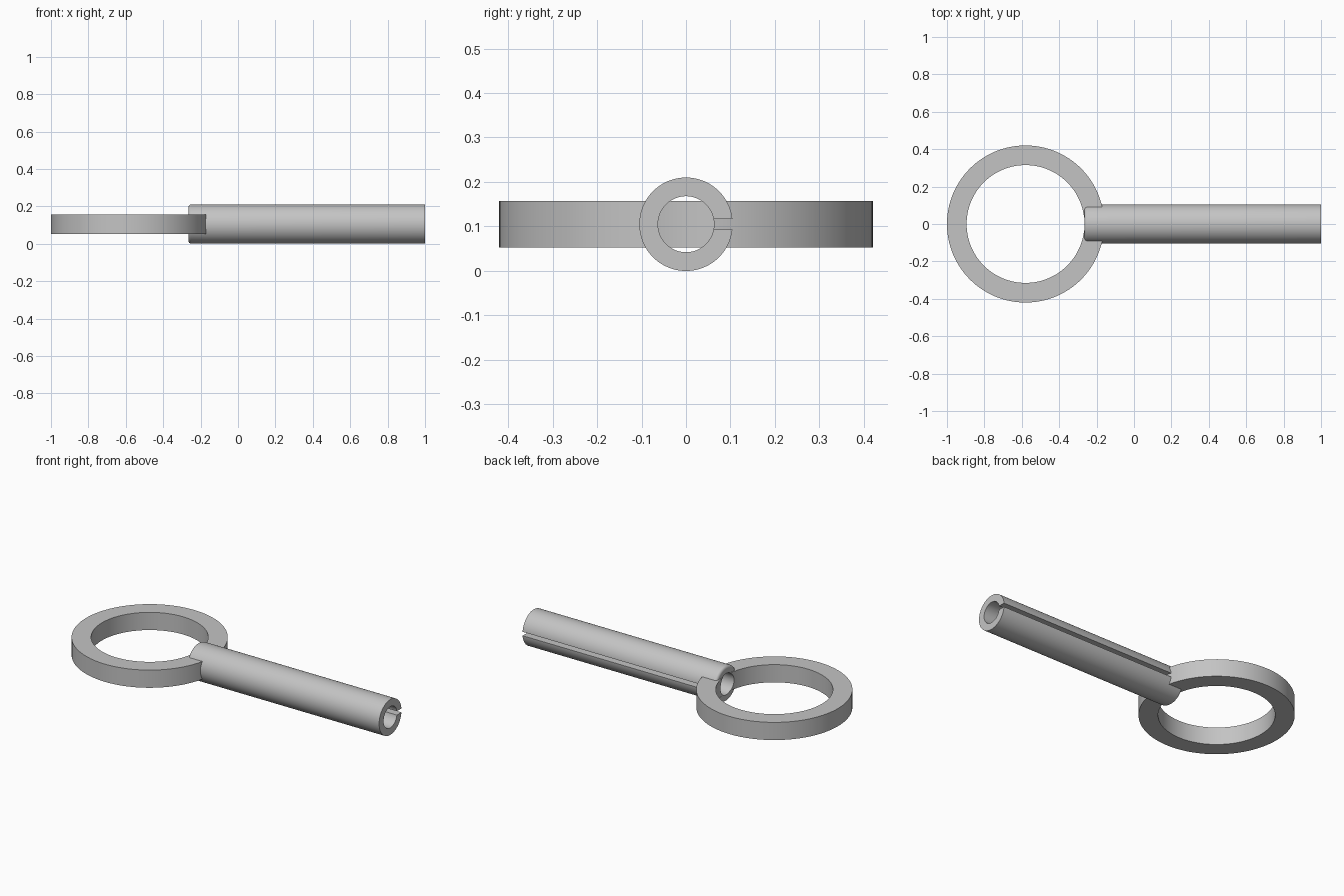
import bpy, bmesh, math
from mathutils import Matrix, Vector

cube = bpy.data.objects.get("Cube")
if cube:
    bpy.data.objects.remove(cube, do_unlink=True)

AXIS_Z = 0.105      # height of the tube axis and ring middle
BORE = 0.063
RING_X = -0.58

steel = bpy.data.materials.new("plain grey")
steel.use_nodes = True
GREY = (0.55, 0.55, 0.55, 1)
steel.diffuse_color = GREY
steel.node_tree.nodes["Principled BSDF"].inputs["Base Color"].default_value = GREY


def make_object(name, bm):
    bmesh.ops.recalc_face_normals(bm, faces=bm.faces)
    mesh = bpy.data.meshes.new(name)
    bm.to_mesh(mesh)
    bm.free()
    mesh.materials.append(steel)
    obj = bpy.data.objects.new(name, mesh)
    bpy.context.collection.objects.link(obj)
    return obj


def lathe(name, profile, axis, centre, steps):
    """Spin a closed profile of (radius, along-axis) points into a solid."""
    bm = bmesh.new()
    side = Vector((0, 0, 1)) if axis.x else Vector((1, 0, 0))
    verts = [bm.verts.new(side * r + axis * h) for r, h in profile]
    edges = [bm.edges.new((verts[i - 1], verts[i])) for i in range(len(verts))]
    bmesh.ops.spin(bm, geom=verts + edges, cent=(0, 0, 0), axis=axis,
                   angle=math.tau, steps=steps)
    bmesh.ops.remove_doubles(bm, verts=bm.verts, dist=1e-5)
    bmesh.ops.translate(bm, verts=bm.verts, vec=centre)
    return make_object(name, bm)


def activate(obj):
    bpy.ops.object.select_all(action='DESELECT')
    obj.select_set(True)
    bpy.context.view_layer.objects.active = obj


def cut(obj, cutter):
    cutter.hide_render = True
    mod = obj.modifiers.new("cut", 'BOOLEAN')
    mod.operation = 'DIFFERENCE'
    mod.solver = 'EXACT'
    mod.object = cutter
    activate(obj)
    bpy.ops.object.modifier_apply(modifier=mod.name)
    bpy.data.objects.remove(cutter, do_unlink=True)


# Hollow shank with a rounded outer edge at the ring end
OUTER, START, FILLET = 0.105, -0.265, 0.016
profile = [(BORE, 1), (BORE, START)]
for i in range(7):
    a = math.radians(15 * i)
    profile.append((OUTER - FILLET + FILLET * math.sin(a),
                    START + FILLET - FILLET * math.cos(a)))
profile.append((OUTER, 1))
shank = lathe("split_shank", profile, Vector((1, 0, 0)), (0, 0, AXIS_Z), 96)

# Lengthwise slot on the back side of the shank
bm = bmesh.new()
bmesh.ops.create_cube(bm, size=1, matrix=Matrix.Translation((0.4, 0.1, AXIS_Z))
                      @ Matrix.Diagonal((1.6, 0.16, 0.023, 1)))
cut(shank, make_object("slot_cutter", bm))

# Flat pull ring
HALF = 0.0525
ring = lathe("pull_ring", [(0.315, -HALF), (0.42, -HALF), (0.42, HALF), (0.315, HALF)],
             Vector((0, 0, 1)), (RING_X, 0, AXIS_Z), 128)

# Bore carried on through the ring wall
bm = bmesh.new()
bmesh.ops.create_cone(bm, cap_ends=True, segments=96, radius1=BORE, radius2=BORE, depth=0.3,
                      matrix=Matrix.Translation((-0.2, 0, AXIS_Z))
                      @ Matrix.Rotation(math.pi / 2, 4, 'Y'))
cut(ring, make_object("bore_cutter", bm))

for obj in (shank, ring):
    activate(obj)
    bpy.ops.object.shade_smooth_by_angle(angle=math.radians(30))
